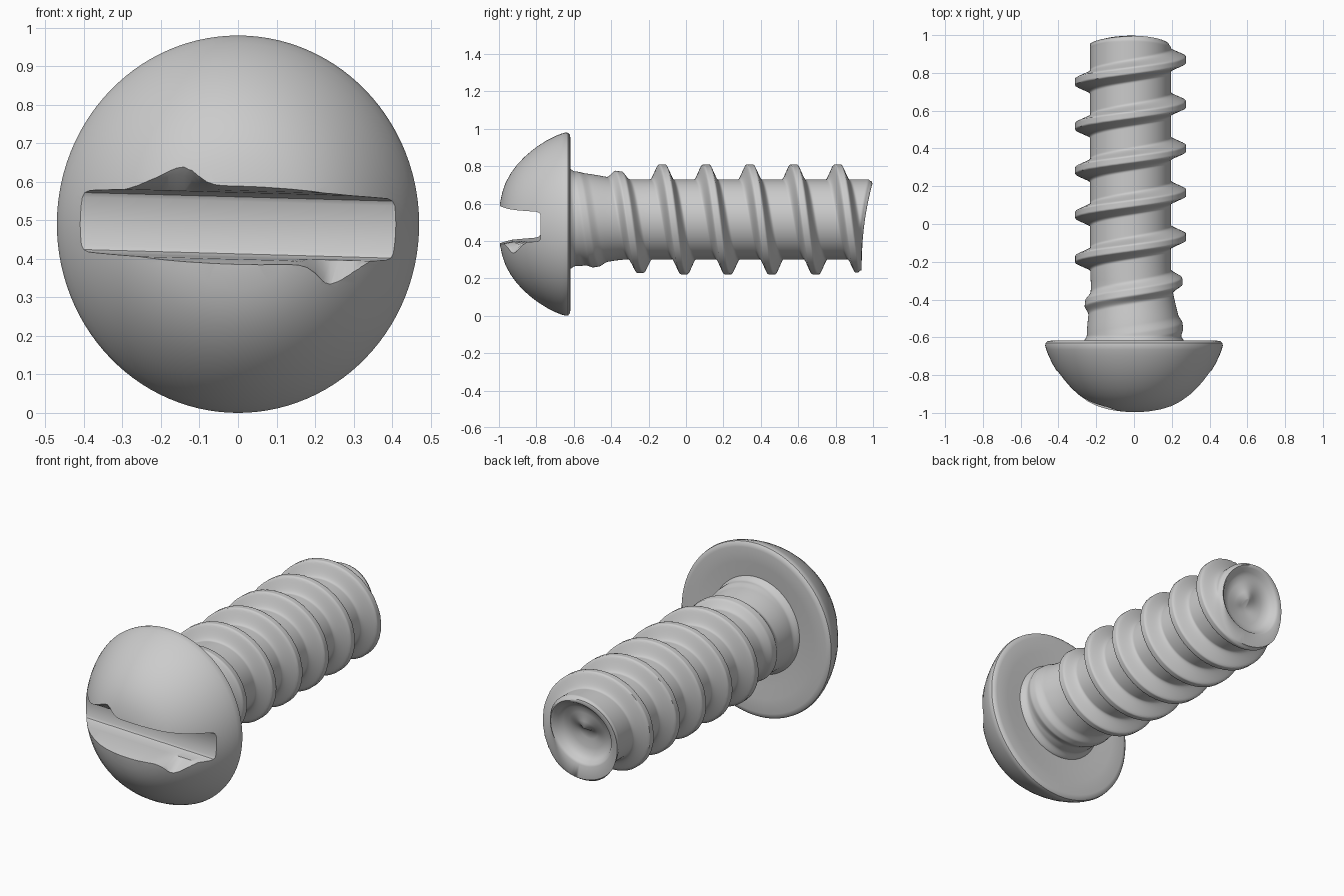
import bpy, bmesh
from math import sin, cos, pi, exp, tau

if "Cube" in bpy.data.objects:
    bpy.data.objects.remove(bpy.data.objects["Cube"])


def loft(name, rings):
    """Skin a closed solid through a list of equal-length point rings."""
    bm = bmesh.new()
    vs = [[bm.verts.new(p) for p in r] for r in rings]
    n = len(vs[0])
    for a, b in zip(vs, vs[1:]):
        for i in range(n):
            j = (i + 1) % n
            bm.faces.new((a[i], a[j], b[j], b[i]))
    bm.faces.new(vs[0][::-1])
    bm.faces.new(vs[-1])
    bmesh.ops.recalc_face_normals(bm, faces=bm.faces[:])
    me = bpy.data.meshes.new(name)
    bm.to_mesh(me)
    bm.free()
    ob = bpy.data.objects.new(name, me)
    bpy.context.collection.objects.link(ob)
    return ob


def smooth(ob, angle):
    bpy.ops.object.select_all(action='DESELECT')
    ob.select_set(True)
    bpy.context.view_layer.objects.active = ob
    bpy.ops.object.shade_smooth_by_angle(angle=angle)


def ramp(a, b, x):
    t = max(0.0, min(1.0, (x - a) / (b - a)))
    return t * t * (3 - 2 * t)


# Domed head: (radius, y) profile turned about the screw axis
profile = [(.02, -1), (.07, -.999), (.12, -.993), (.17, -.982), (.22, -.965),
           (.27, -.938), (.315, -.905), (.355, -.868), (.39, -.828), (.42, -.788),
           (.447, -.745), (.47, -.7), (.484, -.665), (.49, -.643), (.488, -.63),
           (.478, -.621), (.46, -.618), (.38, -.62), (.31, -.628), (.2, -.632)]
N = 112
head = loft("head", [[(.96 * r * sin(tau * k / N), y, .49 + r * cos(tau * k / N))
                      for k in range(N)] for r, y in profile])

# Slot cutter: flared section swept along x, with a chipped lip on each side
sections = []
for i in range(61):
    x = -.6 + 1.2 * i / 60
    mid = .487 - .028 * x
    up = .075 * exp(-((x + .15) / (.13 if x < -.15 else .05)) ** 2)
    dn = .07 * exp(-((x - .25) / (.05 if x < .25 else .13)) ** 2)
    half = [(-.777, .0), (-.777, .062), (-.784, .074), (-.80, .08), (-.9, .085)]
    top = [(x, y, mid + z) for y, z in half]
    top += [(x, -.95, mid + .09 + .5 * up), (x, -.99, mid + .1 + up), (x, -1.1, mid + .14 + up)]
    bot = [(x, y, mid - z) for y, z in half[1:4]]
    bot += [(x, -.85, mid - .083), (x, -.93, mid - .088 - dn),
            (x, -.99, mid - .1 - dn), (x, -1.1, mid - .13 - dn)]
    sections.append(top + bot[::-1])
cutter = loft("slot_cutter", sections)
cutter.hide_render = True
mod = head.modifiers.new("slot", 'BOOLEAN')
mod.operation = 'DIFFERENCE'
mod.solver = 'EXACT'
mod.object = cutter
bpy.context.view_layer.objects.active = head
bpy.ops.object.modifier_apply(modifier="slot")
bpy.data.objects.remove(cutter)
smooth(head, .6)

# Threaded shank: radius rises near a helical crest, fading at both ends
PITCH, M, ROWS = .2345, 96, 300


def shank_radius(a, y):
    core = .214 + .036 * (1 - ramp(-.6, -.3, y)) + .022 * (1 - ramp(-.635, -.59, y))
    turn = (y - .107) / PITCH - a / tau
    d = (turn - round(turn)) * PITCH
    crest = y - d
    amp = .08 * (.2 + .8 * ramp(-.5, -.17, crest)) * ramp(-.66, -.5, crest)
    amp *= 1 - .75 * ramp(.9, 1.0, crest)
    t = max(0.0, 1 - abs(d) / .062)
    return core + amp * min(1.0, 1.25 * t * t * (3 - 2 * t))


def end_y(a):
    return .965 + .028 * cos(a) - .012 * sin(a) ** 2


def ring(radius, depth):
    return [(-.015 + radius * sin(tau * k / M), end_y(tau * k / M) - depth,
             .515 + radius * cos(tau * k / M)) for k in range(M)]


rings = []
for i in range(ROWS + 1):
    pts = []
    for k in range(M):
        a = tau * k / M
        y = -.66 + (end_y(a) + .66) * i / ROWS
        r = shank_radius(a, y) - .012 * ramp(end_y(a) - .02, end_y(a), y)
        cx = -.018 * ramp(-.6, -.2, y)
        pts.append((cx + r * sin(a), y, .515 + r * cos(a)))
    rings.append(pts)
# Dished tip
rings += [ring(r, d) for r, d in [(.192, -.004), (.18, .004), (.165, .025),
                                  (.145, .042), (.11, .05), (.06, .053), (.02, .053)]]
shank = loft("threaded_shank", rings)
smooth(shank, 1.0)
